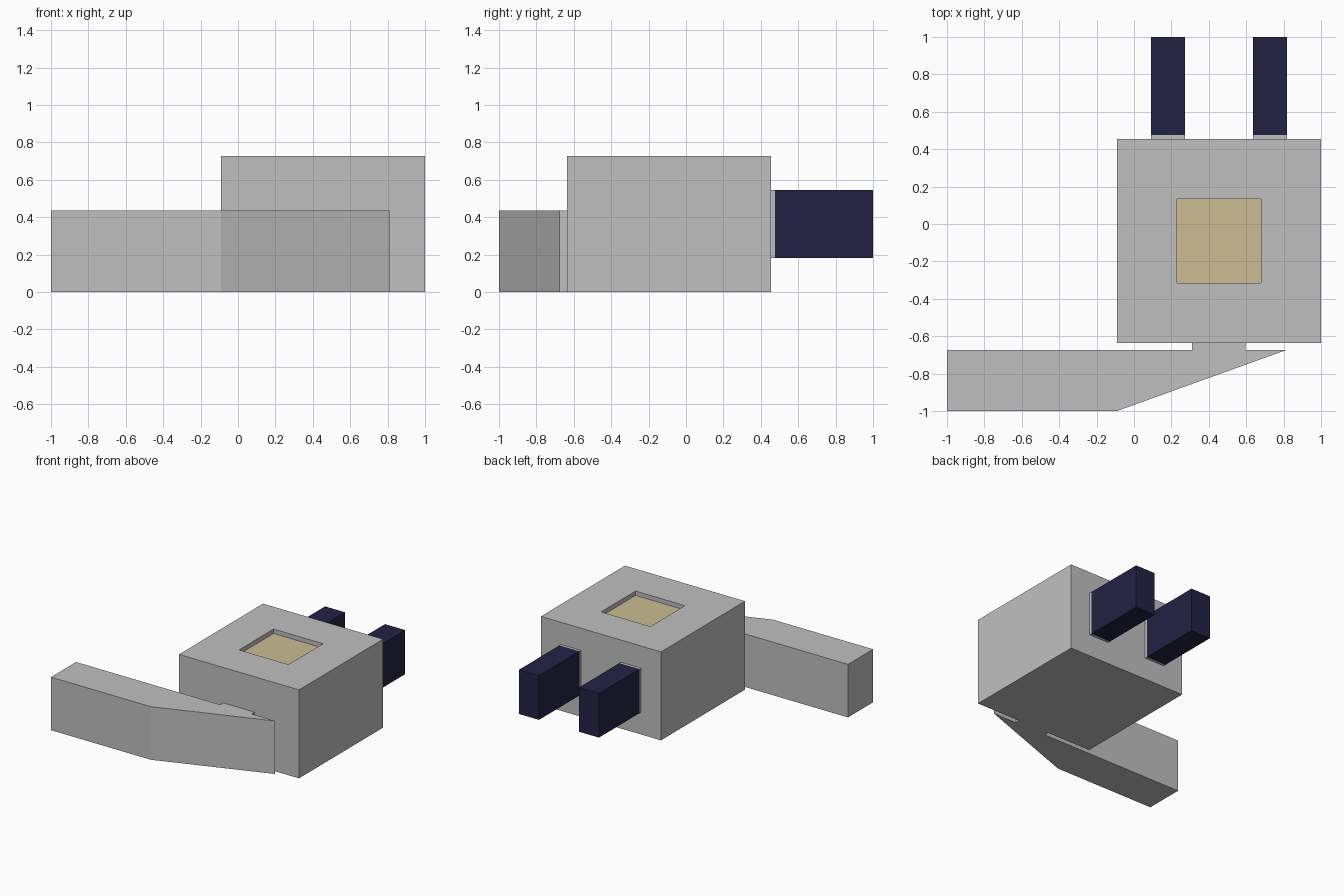
import bpy, bmesh

if "Cube" in bpy.data.objects:
    bpy.data.objects.remove(bpy.data.objects["Cube"])


def srgb(r, g, b):
    conv = lambda c: c / 12.92 if c <= 0.04045 else ((c + 0.055) / 1.055) ** 2.4
    return (conv(r / 255), conv(g / 255), conv(b / 255), 1)


def material(name, colour):
    m = bpy.data.materials.new(name)
    m.diffuse_color = colour
    m.use_nodes = True
    m.node_tree.nodes["Principled BSDF"].inputs["Base Color"].default_value = m.diffuse_color
    return m


GREY = material("light grey", srgb(192, 192, 192))
NAVY = material("navy", srgb(34, 34, 70))
TAN = material("tan", srgb(203, 188, 147))


def prism(name, outline, z0, z1, *mats, edit=None):
    """Extrude a counter-clockwise xy outline from z0 to z1."""
    bm = bmesh.new()
    base = bm.faces.new([bm.verts.new((x, y, z0)) for x, y in outline])
    top = bmesh.ops.extrude_face_region(bm, geom=[base], use_keep_orig=True)["geom"]
    bmesh.ops.translate(bm, vec=(0, 0, z1 - z0),
                        verts=[g for g in top if isinstance(g, bmesh.types.BMVert)])
    bmesh.ops.recalc_face_normals(bm, faces=bm.faces)
    if edit:
        edit(bm)
    mesh = bpy.data.meshes.new(name)
    bm.to_mesh(mesh)
    bm.free()
    for m in mats:
        mesh.materials.append(m)
    obj = bpy.data.objects.new(name, mesh)
    bpy.context.collection.objects.link(obj)
    return obj


def rect(x0, x1, y0, y1):
    return [(x0, y0), (x1, y0), (x1, y1), (x0, y1)]


def sink_socket(bm):
    """Square recess with a coloured floor in the middle of the top."""
    bm.faces.ensure_lookup_table()
    top = max(bm.faces, key=lambda f: f.calc_center_median().z)
    bmesh.ops.inset_region(bm, faces=[top], thickness=0.4545)
    new = bmesh.ops.extrude_face_region(bm, geom=[top])["geom"]
    if top.is_valid:
        bmesh.ops.delete(bm, geom=[top], context="FACES_ONLY")
    bmesh.ops.translate(bm, vec=(0, 0, -0.036),
                        verts=[g for g in new if isinstance(g, bmesh.types.BMVert)])
    for f in new:
        if isinstance(f, bmesh.types.BMFace):
            f.material_index = 1


# Main block with the recess
prism("body", rect(-0.091, 1, -0.636, 0.455), 0, 0.727, GREY, TAN, edit=sink_socket)

# Tapered side arm joined to the body by a short neck
prism("arm", [(-1, -1), (-0.091, -1), (0.811, -0.675), (0.595, -0.675),
              (0.595, -0.636), (0.31, -0.636), (0.31, -0.675), (-1, -0.675)],
      0, 0.436, GREY)

# Two rear prongs, each on a thin grey collar
for side, x in (("left", 0.091), ("right", 0.636)):
    prism(side + "_collar", rect(x, x + 0.182, 0.455, 0.476), 0.182, 0.545, GREY)
    prism(side + "_prong", rect(x, x + 0.182, 0.476, 1), 0.182, 0.545, NAVY)
